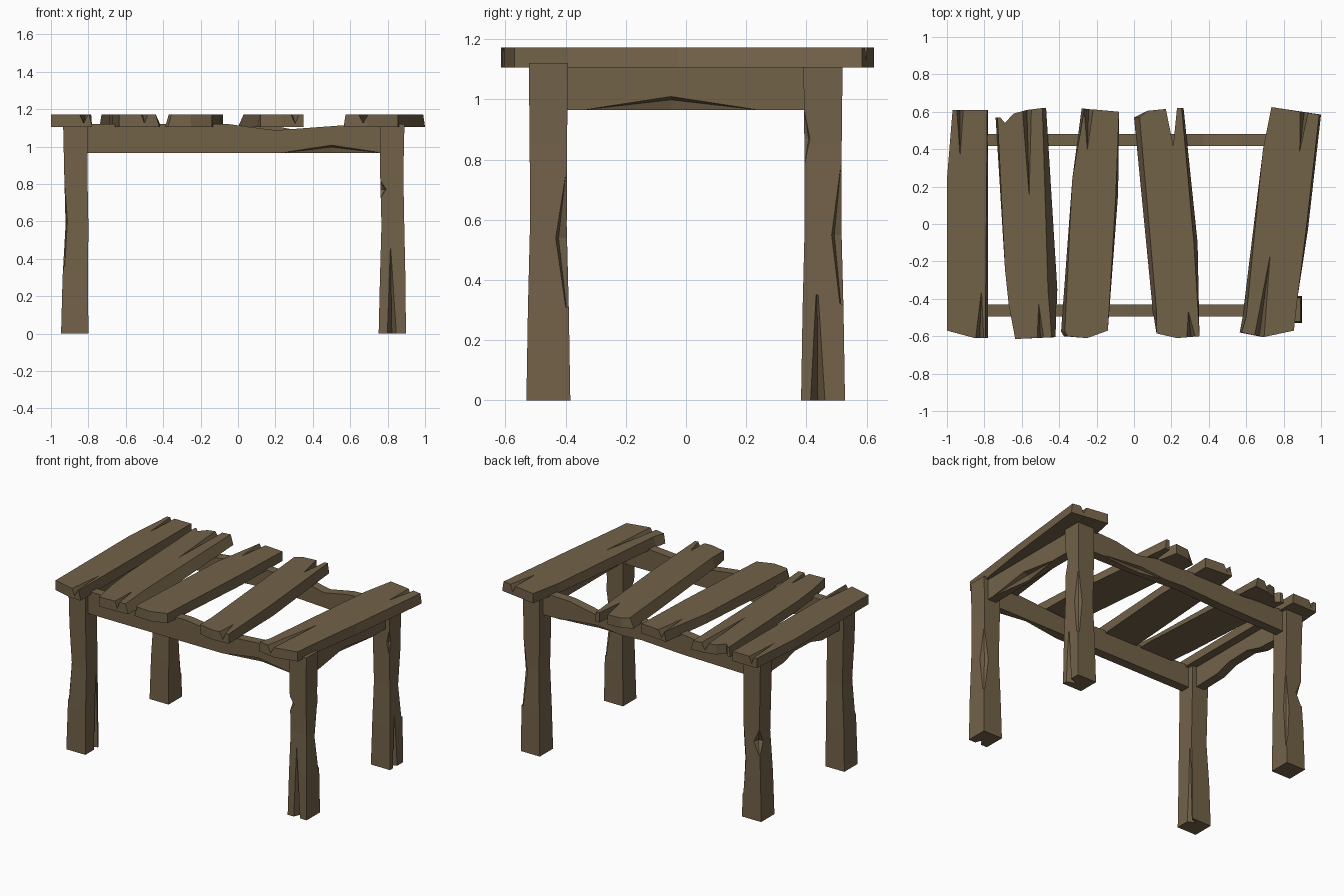
import bpy
import bmesh
from mathutils import Vector

cube = bpy.data.objects.get("Cube")
if cube:
    bpy.data.objects.remove(cube, do_unlink=True)

BROWN = (0.17, 0.122, 0.066, 1)
wood = bpy.data.materials.new("weathered brown wood")
wood.use_nodes = True
wood.diffuse_color = BROWN
bsdf = wood.node_tree.nodes["Principled BSDF"]
bsdf.inputs["Base Color"].default_value = BROWN
bsdf.inputs["Roughness"].default_value = 0.9

PLANK_BOTTOM, PLANK_TOP = 1.105, 1.172
RAIL_BOTTOM = 0.965


def add_object(name, bm):
    bmesh.ops.recalc_face_normals(bm, faces=bm.faces)
    mesh = bpy.data.meshes.new(name)
    bm.to_mesh(mesh)
    bm.free()
    mesh.materials.append(wood)
    obj = bpy.data.objects.new(name, mesh)
    bpy.context.collection.objects.link(obj)
    return obj


def loft(name, rings):
    """Closed solid through a stack of matching rings of points."""
    bm = bmesh.new()
    loops = [[bm.verts.new(p) for p in ring] for ring in rings]
    bm.faces.new(loops[0])
    bm.faces.new(loops[-1])
    count = len(loops[0])
    for low, high in zip(loops, loops[1:]):
        for i in range(count):
            j = (i + 1) % count
            bm.faces.new((low[i], low[j], high[j], high[i]))
    return add_object(name, bm)


def carve(obj, points):
    """Cut the convex hull of the points out of the object."""
    bm = bmesh.new()
    for p in points:
        bm.verts.new(p)
    bmesh.ops.convex_hull(bm, input=bm.verts)
    cutter = add_object("cutter", bm)
    cutter.hide_render = True
    mod = obj.modifiers.new("carve", "BOOLEAN")
    mod.operation = "DIFFERENCE"
    mod.solver = "EXACT"
    mod.object = cutter
    graph = bpy.context.evaluated_depsgraph_get()
    carved = bpy.data.meshes.new_from_object(obj.evaluated_get(graph))
    obj.modifiers.clear()
    obj.data = carved
    bpy.data.objects.remove(cutter, do_unlink=True)


def crack(obj, a, b, tip, depth):
    """V-shaped split that opens at an end (a to b) and tapers to the tip."""
    a, b, tip, depth = map(Vector, (a, b, tip, depth))
    out = ((a + b) / 2 - tip) * 0.15
    a, b = a + out, b + out
    lift = depth * -0.3
    carve(obj, [a, b, (a + b) / 2 + depth, a + lift, b + lift, tip + lift * 0.1])


def chip(obj, p, axis, out, depth):
    """Diamond-shaped chip on an edge; axis is half its length along the edge."""
    p, axis, out = Vector(p), Vector(axis), Vector(out).normalized()
    side = axis.cross(out).normalized() * depth * 2
    carve(obj, [p + axis, p - axis, p - out * depth, p + side, p - side, p + out * 0.1])


# Tabletop planks: outline, sideways slant of some top corners, end splits
def plank(name, outline, slants, splits):
    low = [(x, y, PLANK_BOTTOM) for x, y in outline]
    high = [(x + slants.get(i, 0), y, PLANK_TOP) for i, (x, y) in enumerate(outline)]
    obj = loft(name, [low, high])
    for x0, x1, end, tip_x, tip_y in splits:
        crack(obj, (x0, end, PLANK_TOP), (x1, end, PLANK_TOP),
              (tip_x, tip_y, PLANK_TOP), (0, 0, -0.055))


plank("plank_far_right",
      [(-.97, .61), (-.78, .61), (-.78, -.61), (-.85, -.61), (-1, -.57), (-1, .24)],
      {1: -.005, 2: -.015},
      [(-.95, -.91, .61, -.93, .35), (-.85, -.8, -.61, -.815, -.35)])
plank("plank_right",
      [(-.74, .57), (-.715, .57), (-.69, .54), (-.645, .59), (-.57, .61), (-.47, .62),
       (-.41, -.35), (-.42, -.605), (-.635, -.615), (-.67, -.43), (-.69, -.24)],
      {0: .01, 5: -.02, 6: -.05, 7: -.02},
      [(-.6, -.545, .61, -.56, .13), (-.52, -.48, -.61, -.51, -.42)])
plank("plank_middle",
      [(-.28, .617), (-.08, .6), (-.085, .16), (-.14, -.57), (-.25, -.61),
       (-.375, -.6), (-.39, -.575), (-.33, .24)],
      {0: .015, 2: -.012, 5: .02, 6: .02},
      [(-.27, -.215, .61, -.25, .39)])
plank("plank_left",
      [(0, .57), (.07, .605), (.17, .615), (.21, .42), (.23, .62), (.265, .62),
       (.34, -.1), (.35, -.6), (.23, -.61), (.12, -.585), (.1, -.46)],
      {0: .03, 5: -.01, 6: -.02, 10: .02},
      [(.28, .33, -.6, .29, -.46)])
plank("plank_far_left",
      [(.735, .625), (1, .585), (.93, -.03), (.875, -.39), (.855, -.57), (.69, -.605),
       (.565, -.58), (.58, -.5), (.69, .4)],
      {1: -.01, 2: -.01, 6: .01, 7: .02},
      [(.885, .935, .6, .885, .38), (.64, .7, -.6, .73, -.15)])


# Legs: square posts that flare at the foot and narrow in the middle
LEG_X = {"right": -.873, "left": .825}
LEG_Y = {"front": -.457, "back": .455}
PROFILE = [(0, .073), (.3, .068), (.58, .061), (.85, .062), (1.12, .065)]


def leg(end, side, drift):
    rings = []
    for (z, half), dx in zip(PROFILE, drift):
        x, y = LEG_X[side] + dx, LEG_Y[end]
        rings.append([(x + half * u, y + half * v, z)
                      for u, v in ((-1, -1), (1, -1), (1, 1), (-1, 1))])
    return loft(f"{end}_{side}_leg", rings)


sway_right = (0, .003, .012, .006, .003)
sway_left = (0, .002, .003, -.003, 0)

post = leg("front", "left", sway_left)
crack(post, (.795, -.53, 0), (.85, -.53, 0), (.815, -.52, .49), (0, .07, 0))
chip(post, (.76, -.519, .77), (0, 0, .05), (-1, -1, 0), .035)
chip(post, (.89, -.395, .54), (0, 0, .25), (1, 1, 0), .04)

post = leg("back", "left", sway_left)
crack(post, (.898, .41, 0), (.898, .465, 0), (.888, .435, .41), (-.07, 0, 0))
chip(post, (.888, .517, .55), (0, 0, .26), (1, 1, 0), .035)
chip(post, (.885, .393, .87), (0, 0, .09), (1, -1, 0), .02)

post = leg("front", "right", sway_right)
crack(post, (-.8, -.44, 0), (-.8, -.39, 0), (-.805, -.41, .6), (-.06, 0, 0))
chip(post, (-.93, -.52, .6), (0, 0, .28), (-1, -1, 0), .02)

post = leg("back", "right", sway_right)
chip(post, (-.925, .517, .54), (0, 0, .09), (-1, 1, 0), .045)
chip(post, (-.8, .517, .4), (0, 0, .3), (1, 1, 0), .025)


# Rails: wavy boards between the legs
def rail(name, profile, centre, along_x):
    rings = []
    for offset in (-.032, .032):
        c = centre + offset
        rings.append([(s, c, z) if along_x else (c, s, z) for s, z in profile])
    return loft(name, rings)


board = rail("front_rail",
             [(-.84, RAIL_BOTTOM), (.79, RAIL_BOTTOM), (.79, 1.11), (.58, 1.115),
              (.2, 1.087), (-.05, 1.12), (-.84, 1.12)], -.462, True)
chip(board, (.5, -.494, RAIL_BOTTOM), (.28, 0, 0), (0, -1, -1), .045)

board = rail("back_rail",
             [(-.84, RAIL_BOTTOM), (-.3, .975), (0, .99), (.4, .97), (.79, RAIL_BOTTOM),
              (.79, 1.12), (.55, 1.11), (.37, 1.075), (.2, 1.11), (-.3, 1.115),
              (-.47, 1.095), (-.84, 1.12)], .45, True)
chip(board, (.35, .482, .973), (.3, 0, 0), (0, 1, -1), .03)

board = rail("left_rail",
             [(-.42, RAIL_BOTTOM), (.42, RAIL_BOTTOM), (.42, 1.11), (-.42, 1.11)],
             .825, False)
chip(board, (-.05, .0, 0) and (.857, -.05, RAIL_BOTTOM), (0, .29, 0), (1, 0, -1), .047)

rail("right_rail",
     [(-.42, RAIL_BOTTOM), (-.2, .97), (-.08, 1.005), (.1, 1.01), (.22, .975),
      (.42, RAIL_BOTTOM), (.42, 1.11), (-.42, 1.11)], -.87, False)
